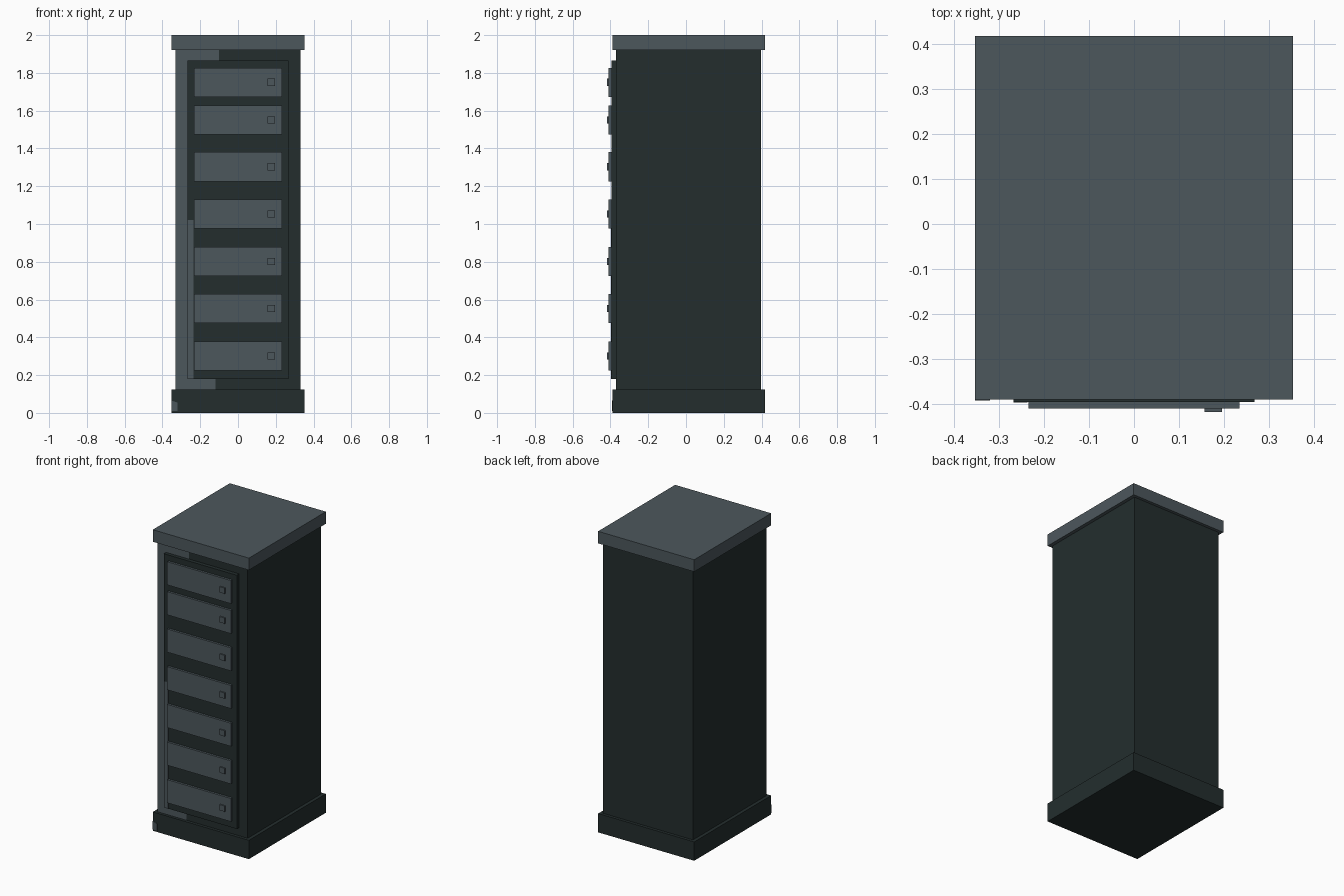
import bpy, bmesh

if "Cube" in bpy.data.objects:
    bpy.data.objects.remove(bpy.data.objects["Cube"])


def material(name, rgb):
    m = bpy.data.materials.new(name)
    m.diffuse_color = (*rgb, 1)
    m.use_nodes = True
    m.node_tree.nodes["Principled BSDF"].inputs["Base Color"].default_value = m.diffuse_color
    return m


LIGHT = material("light slate", (0.073, 0.096, 0.108))
DARK = material("dark slate", (0.017, 0.027, 0.027))


def box(name, x, y, z, mat):
    """Box from (min, max) ranges on each axis."""
    bm = bmesh.new()
    bmesh.ops.create_cube(bm, size=1)
    for v in bm.verts:
        v.co = [r[0] if c < 0 else r[1] for c, r in zip(v.co, (x, y, z))]
    me = bpy.data.meshes.new(name)
    bm.to_mesh(me)
    bm.free()
    me.materials.append(mat)
    ob = bpy.data.objects.new(name, me)
    bpy.context.collection.objects.link(ob)
    return ob


def plate(name, points, y, mat):
    """Thin painted plate facing the front, from an x-z outline."""
    bm = bmesh.new()
    face = bm.faces.new([bm.verts.new((px, y, pz)) for px, pz in points])
    ext = bmesh.ops.extrude_face_region(bm, geom=[face])
    for g in ext["geom"]:
        if isinstance(g, bmesh.types.BMVert):
            g.co.y -= 0.0015
    bmesh.ops.recalc_face_normals(bm, faces=bm.faces)
    me = bpy.data.meshes.new(name)
    bm.to_mesh(me)
    bm.free()
    me.materials.append(mat)
    bpy.context.collection.objects.link(bpy.data.objects.new(name, me))


# Cabinet shell
box("plinth", (-0.353, 0.353), (-0.39, 0.418), (0, 0.125), DARK)
box("cabinet_body", (-0.33, 0.33), (-0.37, 0.398), (0.125, 1.92), DARK)
box("top_slab", (-0.353, 0.353), (-0.39, 0.418), (1.92, 2.0), LIGHT)
box("front_panel", (-0.268, 0.268), (-0.395, -0.37), (0.18, 1.865), DARK)

# Drawers with small square knobs
for i, zc in enumerate((0.302, 0.552, 0.802, 1.053, 1.303, 1.551, 1.75)):
    box(f"drawer_{i + 1}", (-0.234, 0.234), (-0.41, -0.395), (zc - 0.077, zc + 0.077), LIGHT)
    box(f"knob_{i + 1}", (0.157, 0.195), (-0.418, -0.41), (zc - 0.019, zc + 0.019), LIGHT)

# Pale worn paint on the left of the front
plate("body_pale_strip", [(-0.33, 0.125), (-0.12, 0.125), (-0.12, 0.18), (-0.268, 0.18),
                          (-0.268, 1.865), (-0.10, 1.865), (-0.10, 1.92), (-0.33, 1.92)], -0.37, LIGHT)
plate("panel_pale_strip", [(-0.268, 0.18), (-0.236, 0.18), (-0.236, 1.02), (-0.268, 1.02)], -0.395, LIGHT)
plate("plinth_pale_chip", [(-0.353, 0.01), (-0.32, 0.01), (-0.32, 0.055), (-0.353, 0.065)], -0.39, LIGHT)
